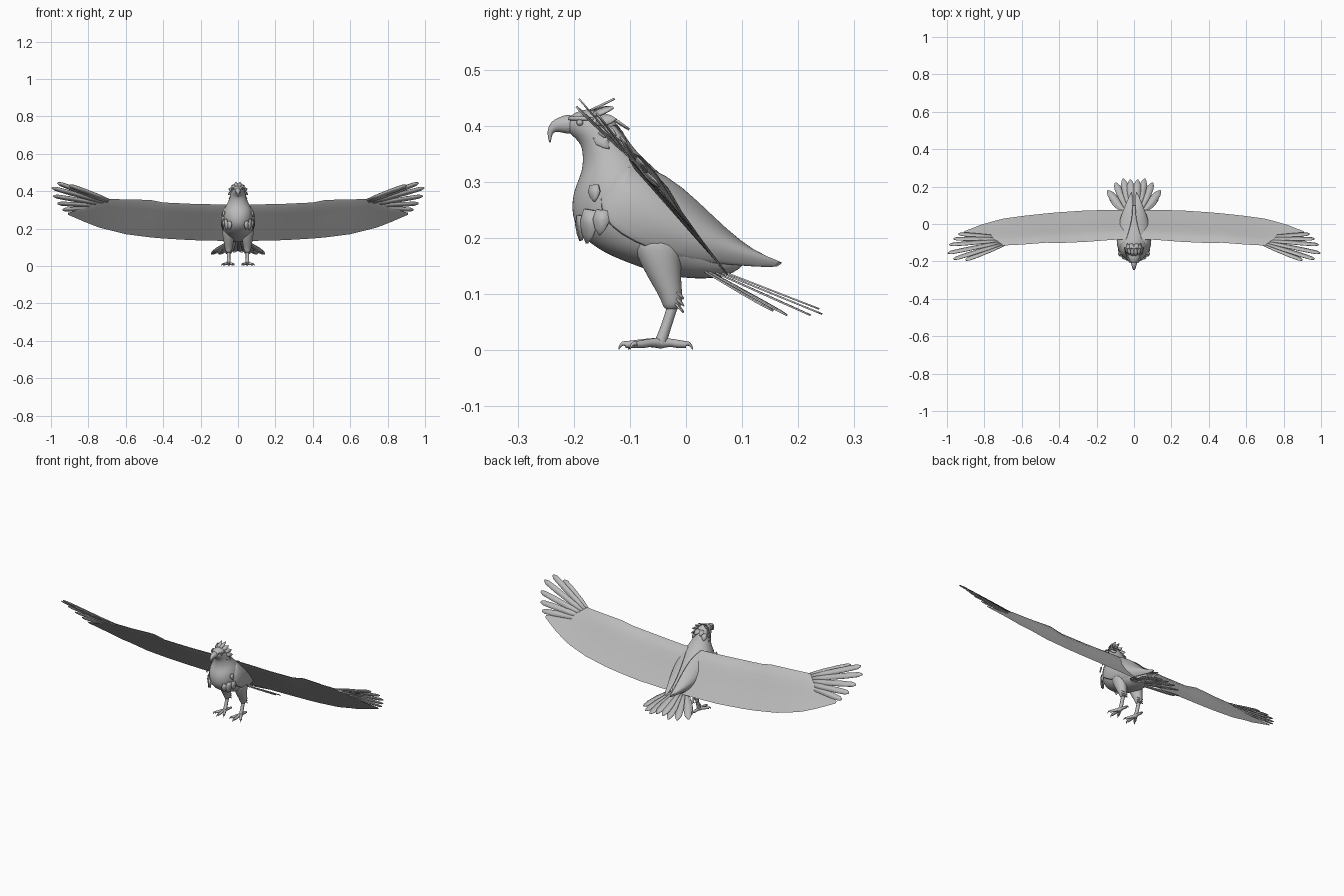
import bpy, math
from mathutils import Vector

cube = bpy.data.objects.get("Cube")
if cube:
    bpy.data.objects.remove(cube)

grey = bpy.data.materials.new("plain_grey")
grey.use_nodes = True
grey.diffuse_color = (0.5, 0.5, 0.5, 1)
grey.node_tree.nodes["Principled BSDF"].inputs["Base Color"].default_value = (0.5, 0.5, 0.5, 1)


def finish(ob, mirror=False, solid=0, subsurf=0, angle=40):
    ob.data.materials.append(grey)
    bpy.ops.object.select_all(action='DESELECT')
    ob.select_set(True)
    bpy.context.view_layer.objects.active = ob
    if ob.type == 'MESH':
        bpy.ops.object.shade_smooth_by_angle(angle=math.radians(angle))
    if solid:
        ob.modifiers.new("thickness", 'SOLIDIFY').thickness = solid
    if subsurf:
        mod = ob.modifiers.new("smooth", 'SUBSURF')
        mod.levels = mod.render_levels = subsurf
    if mirror:
        ob.modifiers.new("mirror", 'MIRROR')
    return ob


def make(name, verts, faces, **kw):
    me = bpy.data.meshes.new(name)
    me.from_pydata([tuple(v) for v in verts], [], faces)
    ob = bpy.data.objects.new(name, me)
    bpy.context.collection.objects.link(ob)
    return finish(ob, **kw)


def skin(name, rings, closed=True, caps=True, **kw):
    """Join equal rows of points into a surface."""
    n = len(rings[0])
    faces = []
    for r in range(len(rings) - 1):
        for i in range(n if closed else n - 1):
            j = (i + 1) % n
            faces.append((r * n + i, r * n + j, (r + 1) * n + j, (r + 1) * n + i))
    if closed and caps:
        faces.append(tuple(reversed(range(n))))
        faces.append(tuple((len(rings) - 1) * n + i for i in range(n)))
    return make(name, [p for r in rings for p in r], faces, **kw)


def loft(name, stations, x=0, n=14, **kw):
    """Elliptical rings, each from a front point (y, z) to a back point (y, z) with a half width."""
    rings = []
    for y0, z0, y1, z1, w in stations:
        a, b = Vector((x, y0, z0)), Vector((x, y1, z1))
        mid, half = (a + b) / 2, (b - a) / 2
        rings.append([mid + half * math.cos(t) + Vector((w * math.sin(t), 0, 0))
                      for t in (2 * math.pi * i / n for i in range(n))])
    return skin(name, rings, subsurf=2, **kw)


def blades(name, items, widths, **kw):
    """Flat feathers: root, tip, flat normal, width; widths lists (position, share of width)."""
    verts, faces = [], []
    for root, tip, normal, width in items:
        root, tip = Vector(root), Vector(tip)
        side = (tip - root).cross(Vector(normal)).normalized() * width / 2
        base = len(verts)
        for t, w in widths:
            p = root.lerp(tip, t)
            verts += [p - side * w, p + side * w]
        for i in range(base, len(verts) - 2, 2):
            faces.append((i, i + 1, i + 3, i + 2))
    return make(name, verts, faces, **kw)


def tube(name, paths, **kw):
    """Round tapering tubes through (x, y, z, radius) points."""
    cu = bpy.data.curves.new(name, 'CURVE')
    cu.dimensions, cu.bevel_depth, cu.bevel_resolution = '3D', 1, 2
    cu.resolution_u, cu.use_fill_caps = 4, True
    for path in paths:
        sp = cu.splines.new('NURBS')
        sp.points.add(len(path) - 1)
        sp.use_endpoint_u, sp.order_u = True, 3
        for pt, (x, y, z, r) in zip(sp.points, path):
            pt.co, pt.radius = (x, y, z, 1), r
    ob = bpy.data.objects.new(name, cu)
    bpy.context.collection.objects.link(ob)
    return finish(ob, **kw)


# Head, neck and body in one smooth skin
loft("body", [
    (-.214, .392, -.21, .416, .012), (-.2, .38, -.192, .428, .027),
    (-.186, .365, -.158, .434, .038), (-.184, .34, -.122, .41, .043),
    (-.187, .315, -.098, .365, .053), (-.202, .285, -.06, .33, .075),
    (-.208, .25, -.01, .285, .084), (-.198, .208, .03, .24, .085),
    (-.15, .172, .07, .2, .08), (-.09, .15, .09, .18, .068),
    (-.03, .128, .1, .16, .05), (.065, .126, .105, .15, .025)])

# Hooked beak
loft("beak", [
    (-.198, .381, -.2, .424, .02), (-.22, .387, -.22, .419, .015),
    (-.234, .39, -.24, .41, .009), (-.239, .383, -.249, .392, .006),
    (-.241, .368, -.244, .369, .002)], n=10)

# Brow ridge and eye
tube("brow", [[(.02, -.208, .413, .003), (.034, -.19, .414, .006), (.036, -.165, .412, .002)]], mirror=True)
bpy.ops.mesh.primitive_uv_sphere_add(segments=12, ring_count=8, radius=.006, location=(0, 0, 0))
eye = bpy.context.object
eye.name = "eye"
for v in eye.data.vertices:
    v.co += Vector((.03, -.189, .406))
finish(eye, mirror=True)

# Pointed feathers of the crest and nape
pointed = [(0, .7), (.4, 1), (.75, .6), (1, .03)]
crest = [((.006, -.17, .43), (.012, -.128, .45), (0, -.4, 1), .022),
         ((.02, -.165, .424), (.034, -.13, .434), (.6, -.3, 1), .024),
         ((.032, -.16, .41), (.05, -.125, .413), (1, 0, .5), .024),
         ((.036, -.155, .395), (.055, -.125, .385), (1, .2, .2), .024),
         ((.036, -.16, .385), (.05, -.137, .36), (1, .2, .2), .024),
         ((.01, -.13, .415), (.016, -.1, .395), (0, 1, .6), .03),
         ((.028, -.13, .4), (.036, -.105, .37), (.6, 1, .4), .03)]
blades("crest_feathers", crest, pointed, mirror=True, solid=.004)

# Tufts on the breast
tufts = [((.07, -.172, .25), (.062, -.178, .19), (1, -.6, 0), .035),
         ((.05, -.19, .24), (.045, -.19, .195), (.6, -1, 0), .03),
         ((.077, -.165, .295), (.084, -.165, .265), (1, -.5, 0), .022),
         ((.08, -.15, .25), (.082, -.155, .205), (1, -.3, 0), .03)]
blades("breast_tufts", tufts, pointed, mirror=True, solid=.006)

# Folded wing cover on each flank: top edge, outer bulge, bottom edge
cover = [  # top x, y, z, outer x, bottom x, y, z
    (.062, -.135, .308, .068, .07, -.155, .275), (.05, -.105, .342, .1, .084, -.15, .235),
    (.025, -.035, .318, .122, .086, -.12, .205), (.01, .025, .266, .122, .078, -.065, .178),
    (.006, .075, .215, .1, .062, .005, .157), (.006, .12, .179, .06, .04, .085, .15),
    (.008, .165, .148, .018, .016, .165, .145)]
rows = []
for tx, ty, tz, ox, bx, by, bz in cover:
    top, low = Vector((tx, ty, tz)), Vector((bx, by, bz))
    out = top.lerp(low, .45) + Vector((0, .02, .02))
    out.x = ox
    rows.append([top * (1 - t) ** 2 + out * 2 * t * (1 - t) + low * t * t for t in (i / 6 for i in range(7))])
skin("folded_wing", rows, closed=False, solid=.004, subsurf=1, mirror=True)

# Spread wing: leading and trailing edge along the span, thicker at the arm
span = [
    (.02, -.08, .328, .072, .133, 1), (.12, -.085, .33, .074, .135, 1),
    (.25, -.095, .333, .072, .138, 1), (.4, -.102, .34, .062, .147, .9),
    (.47, -.1, .354, .056, .153, .9), (.6, -.11, .356, .042, .17, .7),
    (.7, -.115, .36, .028, .195, .5), (.74, -.095, .338, .018, .205, .3),
    (.82, -.072, .308, -.005, .236, .2), (.91, -.048, .285, -.04, .275, .1)]
section = [(0, 0), (.08, .012), (.25, .015), (.45, .008), (.7, .004), (1, .001),
           (.7, -.001), (.45, -.002), (.25, -.003), (.08, -.004)]
wing_up = Vector((0, .76, .65))
rings = []
for x, ly, lz, ty, tz, k in span:
    lead, trail = Vector((x, ly, lz)), Vector((x, ty, tz))
    rings.append([lead.lerp(trail, f) + wing_up * h * k for f, h in section])
skin("spread_wing", rings, mirror=True)

# Finger feathers at the wing tip
tips = [(.9, -.192, .432), (.965, -.187, .446), (.996, -.155, .42),
        (.987, -.11, .376), (.965, -.078, .336), (.938, -.052, .302)]
fingers = []
for i, tip in enumerate(tips):
    root = Vector((.69, -.108, .353)).lerp(Vector((.71, -.07, .312)), i / 5)
    fingers.append((root, tip, wing_up, .031))
blades("finger_feathers", fingers, [(0, .5), (.3, .9), (.7, 1), (.93, .85), (1, .3)], mirror=True, solid=.003)

# Fanned tail
tail_tips = [(.02, .238, .075), (.058, .243, .066), (.1, .222, .064), (.142, .18, .064), (.13, .155, .072)]
tail = []
for i, tip in enumerate(tail_tips):
    tail.append(((.006 + .007 * i, .05 - .003 * i, .148 - .002 * i), tip, (0, .4, 1), .042))
blades("tail_feathers", tail, [(0, .4), (.3, .65), (.65, 1), (.85, .9), (.95, .5), (1, .1)],
       mirror=True, solid=.003)

# Feathered thighs with ruffs behind
loft("thigh", [
    (-.105, .21, .0, .21, .036), (-.09, .17, -.008, .165, .034), (-.066, .125, -.008, .122, .026),
    (-.044, .09, -.005, .09, .02), (-.04, .07, -.01, .072, .014)], x=.05, mirror=True)
ruffs = [((.05 + dx, -.018, z), (.05 + dx * 1.5, -.003, z - .018), (dx * 30, 1, .3), .018)
         for z in (.11, .098, .086) for dx in (-.008, .008)]
blades("leg_ruffs", ruffs, pointed, mirror=True, solid=.003)

# Shanks, toes and claws
tube("shank", [[(.05, -.022, .085, .01), (.05, -.034, .045, .008), (.05, -.046, .012, .011)]], mirror=True)
ankle = Vector((.05, -.045, .013))
toes, claws = [], []
for x, y in ((.05, -.108), (.024, -.092), (.08, -.09), (.047, .0)):
    end = Vector((x, y, .01))
    d = (end - ankle).normalized()
    mids = [ankle.lerp(end, t) for t in (.35, .7)]
    toes.append([(*ankle, .01), (*(mids[0] + Vector((0, 0, .002))), .007), (*mids[1], .0075), (*end, .006)])
    claws.append([(*(end - d * .004), .005), (*(end + d * .007 + Vector((0, 0, .007))), .004),
                  (*(end + d * .012 - Vector((0, 0, .008))), .0008)])
tube("toes", toes, mirror=True)
tube("claws", claws, mirror=True)
